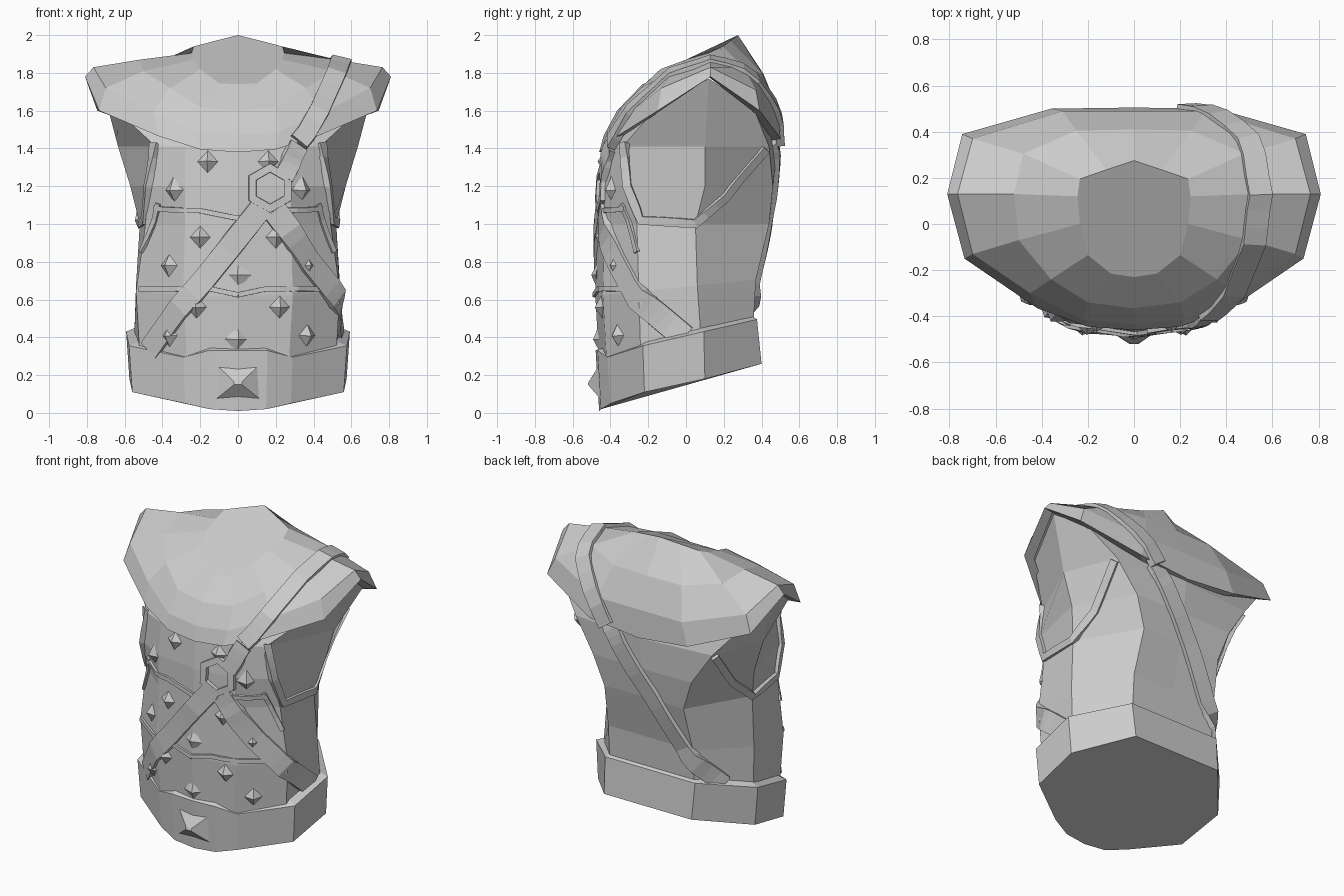
import bpy, bmesh, math
from mathutils import Vector
from mathutils.bvhtree import BVHTree

if "Cube" in bpy.data.objects:
    bpy.data.objects.remove(bpy.data.objects["Cube"])

grey = bpy.data.materials.new("plain_grey")
grey.diffuse_color = (0.6, 0.6, 0.6, 1)
grey.use_nodes = True
grey.node_tree.nodes["Principled BSDF"].inputs["Base Color"].default_value = grey.diffuse_color


def finish(name, bm):
    bmesh.ops.recalc_face_normals(bm, faces=bm.faces)
    me = bpy.data.meshes.new(name)
    bm.to_mesh(me)
    ob = bpy.data.objects.new(name, me)
    bpy.context.collection.objects.link(ob)
    me.materials.append(grey)
    return bm


def ring(half):
    """Mirror a front-to-back half outline into a closed ring."""
    return half + [(-x, y, z) for x, y, z in half[-2:0:-1]]


def loft(name, halves, bottom=True):
    bm = bmesh.new()
    rows = [[bm.verts.new(p) for p in ring(h)] for h in halves]
    n = len(rows[0])
    for a, b in zip(rows, rows[1:]):
        for i in range(n):
            j = (i + 1) % n
            bm.faces.new((a[i], a[j], b[j], b[i]))
    if bottom:
        bm.faces.new(rows[0])
    bm.faces.new(rows[-1])
    return finish(name, bm)


# Body: faceted torso, tilted at the waist and flaring to the shoulders
def tilt(pts, z, k=0.0):
    return [(x, y, z + k * (y + 0.48)) for x, y in pts]

body = loft("torso", [
    tilt([(0, -.46), (.27, -.42), (.52, -.24), (.55, .08), (.31, .355), (0, .355)], .26, .22),
    tilt([(0, -.48), (.29, -.44), (.54, -.25), (.54, .06), (.31, .37), (0, .37)], .62, .1),
    tilt([(0, -.47), (.28, -.43), (.49, -.26), (.52, .05), (.29, .44), (0, .43)], 1.0),
    tilt([(0, -.46), (.28, -.43), (.475, -.32), (.57, .1), (.36, .46), (0, .465)], 1.2),
    tilt([(0, -.44), (.28, -.41), (.435, -.335), (.635, .1), (.5, .44), (0, .485)], 1.41),
    [(0, -.38, 1.48), (.28, -.35, 1.5), (.64, -.17, 1.6), (.73, .12, 1.77),
     (.67, .36, 1.61), (0, .46, 1.5)],
])

# Yoke: neck opening, chest slope, shoulder tips and inward underside
edge = [(0, -.46, 1.38), (.2, -.445, 1.395), (.42, -.365, 1.465), (.735, -.15, 1.6),
        (.81, .13, 1.78), (.745, .39, 1.6), (.36, .5, 1.455), (0, .505, 1.42)]
yoke = loft("yoke", [
    [(x * .91, y * .9, z) for x, y, z in edge],
    edge,
    [(0, -.435, 1.47), (.22, -.415, 1.49), (.45, -.3, 1.59), (.7, -.13, 1.72),
     (.765, .13, 1.83), (.7, .37, 1.71), (.31, .49, 1.6), (0, .49, 1.6)],
    [(0, -.365, 1.6), (.2, -.34, 1.62), (.36, -.24, 1.72), (.5, -.07, 1.81),
     (.52, .13, 1.87), (.48, .305, 1.83), (.25, .405, 1.795), (0, .41, 1.795)],
    [(0, -.23, 1.74), (.1, -.215, 1.745), (.2, -.135, 1.82), (.235, 0, 1.87),
     (.245, .12, 1.905), (.235, .195, 1.94), (.12, .235, 1.97), (0, .275, 2.0)],
], bottom=False)

# Belt: slanted band round the hips, raised slightly at the front
belt = [(0, -.46, .01), (.15, -.45, .02), (.28, -.4, .05), (.56, -.22, .11),
        (.575, .1, .18), (.32, .4, .26), (0, .4, .26)]
rise = [.32, .31, .245, .245, .25, .235, .235]
belt_top = [(x * 1.03, y * (1.04 if y < 0 else .94), z + h)
            for (x, y, z), h in zip(belt, rise)]
loft("belt", [belt, belt_top, [(x * .92, y * .92, z + .02) for x, y, z in belt_top]])

# Outer surfaces that the straps lie on
body_tree = BVHTree.FromBMesh(body)
yoke.verts.ensure_lookup_table()
bmesh.ops.delete(yoke, geom=yoke.verts[:14], context='VERTS')
yoke_tree = BVHTree.FromBMesh(yoke)


def outward(c, n):
    away = c - Vector((0, .05, min(c.z, 1.3)))
    return n if n.dot(away) > 0 else -n


def strap(name, pts, width, thick=.018, tree=body_tree, steps=5, smooth=1):
    """Flat band laid on the surface along a path."""
    pts = [Vector(p) for p in pts]
    path = [a.lerp(b, i / steps) for a, b in zip(pts, pts[1:]) for i in range(steps)]
    path.append(pts[-1])
    hits = [tree.find_nearest(p)[:2] for p in path]
    co, no = [h[0] for h in hits], [outward(*h) for h in hits]
    last = len(co) - 1
    for _ in range(smooth):
        no = [(no[max(i - 1, 0)] + no[i] * 2 + no[min(i + 1, last)]).normalized()
              for i in range(last + 1)]
    bm = bmesh.new()
    rows = []
    for i, (c, n) in enumerate(zip(co, no)):
        t = co[min(i + 1, last)] - co[max(i - 1, 0)]
        s = t.cross(n).normalized() * width / 2
        up, dn = n * thick, n * -.025
        rows.append([bm.verts.new(c + v) for v in (s + dn, s * .93 + up, up - s * .93, dn - s)])
    for a, b in zip(rows, rows[1:]):
        for i in range(4):
            j = (i + 1) % 4
            bm.faces.new((a[i], a[j], b[j], b[i]))
    bm.faces.new(rows[0])
    bm.faces.new(rows[-1])
    finish(name, bm)


# Diagonal straps meeting at the chest ring
strap("hip_strap_left", [(-.48, -.3, .33), (-.18, -.48, .71), (.13, -.48, 1.09)], .13)
strap("hip_strap_right", [(.2, -.48, 1.07), (.39, -.38, .8), (.54, -.2, .56), (.56, -.01, .4)], .14)
strap("chest_strap", [(.245, -.46, 1.25), (.33, -.42, 1.42)], .11, .025)
strap("shoulder_strap", [(.33, -.42, 1.43), (.43, -.3, 1.6), (.52, -.08, 1.8), (.55, .13, 1.88),
                         (.49, .36, 1.76), (.3, .5, 1.55), (.23, .52, 1.44)],
      .11, .02, yoke_tree, 3, 2)
strap("back_strap", [(.24, .5, 1.46), (.1, .48, 1.25), (-.06, .45, 1.02), (-.25, .42, .7),
                     (-.44, .23, .46)], .12, .025)

# Armhole bands and front panel seams, on both sides
for side, sx in (("right", 1), ("left", -1)):
    def m(pts):
        return [(x * sx, y, z) for x, y, z in pts]
    strap("armhole_band_" + side, m([(.445, -.33, 1.43), (.475, -.31, 1.2), (.5, -.24, 1.02),
          (.53, .05, 1.0), (.5, .22, 1.14), (.5, .42, 1.4)]), .05, .018, steps=3)
    strap("panel_edge_" + side, m([(.44, -.36, 1.1), (.5, -.25, .85)]), .03, .012, steps=3)
    strap("upper_seam_" + side, m([(.45, -.33, 1.08), (.2, -.45, 1.07), (0, -.47, 1.03)]), .028, .014)
    strap("lower_seam_" + side, m([(.52, -.27, .655), (.14, -.47, .655), (0, -.49, .625)]), .028, .014)


# Pyramid studs on the front panel
def pyramid(bm, x, z, r, h):
    c, n = body_tree.ray_cast(Vector((x, -2, z)), Vector((0, 1, 0)))[:2]
    n = outward(c, n)
    s = Vector((-n.y, n.x, 0)).normalized() * r
    u = s.cross(n).normalized() * r * 1.1
    base = [bm.verts.new(c - n * .01 + v) for v in (s, u, -s, -u)]
    tip = bm.verts.new(c + n * h)
    for i in range(4):
        bm.faces.new((base[i], base[(i + 1) % 4], tip))
    bm.faces.new(base)

studs = bmesh.new()
for x, z in ((.16, 1.33), (.34, 1.18), (.2, .93), (.365, .78), (.22, .56), (.365, .41)):
    for sx in (1, -1):
        pyramid(studs, x * sx, z, .068, .038)
for z in (.73, .39):
    pyramid(studs, 0, z, .068, .025)
finish("studs", studs)

# Buckle: blunt wedge on the belt front
bm = bmesh.new()
base = [bm.verts.new(p) for p in ((-.12, -.45, .07), (.12, -.45, .07), (.12, -.455, .26), (-.12, -.455, .26))]
peak = [bm.verts.new(p) for p in ((-.02, -.52, .15), (.02, -.52, .15), (.02, -.515, .165), (-.02, -.515, .165))]
for i in range(4):
    j = (i + 1) % 4
    bm.faces.new((base[i], base[j], peak[j], peak[i]))
bm.faces.new(base)
bm.faces.new(peak)
finish("buckle", bm)

# Chest ring: six-sided frame joining the straps
bm = bmesh.new()
rows = []
for k in range(6):
    a = math.radians(60 * k + 30)
    prof = []
    for r, d in ((.135, .06), (.13, -.025), (.085, -.025), (.08, .06)):
        x, z = .17 + r * math.cos(a), 1.19 + r * math.sin(a)
        y = body_tree.ray_cast(Vector((x, -2, z)), Vector((0, 1, 0)))[0].y
        prof.append(bm.verts.new((x, y + d, z)))
    rows.append(prof)
for k in range(6):
    a, b = rows[k], rows[(k + 1) % 6]
    for i in range(4):
        j = (i + 1) % 4
        bm.faces.new((a[i], a[j], b[j], b[i]))
finish("chest_ring", bm)
